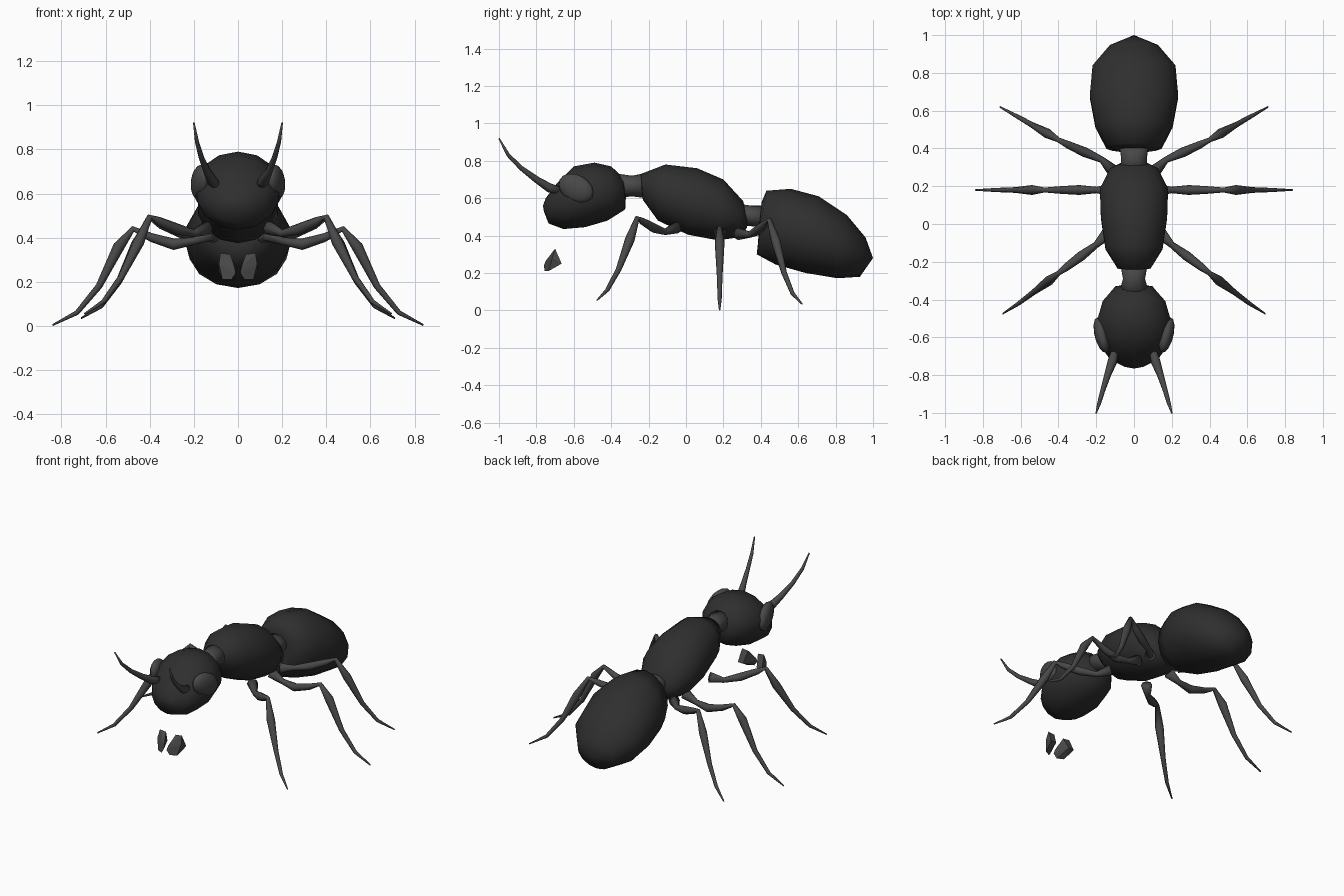
import bpy, bmesh, math
from mathutils import Vector, Matrix

if "Cube" in bpy.data.objects:
    bpy.data.objects.remove(bpy.data.objects["Cube"])


def material(name, value):
    m = bpy.data.materials.new(name)
    m.use_nodes = True
    colour = (value, value, value, 1)
    m.diffuse_color = colour
    bsdf = m.node_tree.nodes["Principled BSDF"]
    bsdf.inputs["Base Color"].default_value = colour
    bsdf.inputs["Roughness"].default_value = 0.7
    return m


BODY = material("charcoal shell", 0.028)
LIMB = material("dark grey limb", 0.065)
SIDES = (("left", 1), ("right", -1))


def finish(name, bm, mat, smooth=True):
    bmesh.ops.recalc_face_normals(bm, faces=bm.faces)
    for f in bm.faces:
        f.smooth = smooth
    mesh = bpy.data.meshes.new(name)
    bm.to_mesh(mesh)
    bm.free()
    mesh.materials.append(mat)
    obj = bpy.data.objects.new(name, mesh)
    bpy.context.collection.objects.link(obj)
    return obj


def loft(name, start, rings, end, mat, sides):
    """Skin elliptical rings (centre, half axis u, half axis v), closed to a point at each end."""
    bm = bmesh.new()
    loops = []
    for c, u, v in rings:
        angles = [2 * math.pi * i / sides for i in range(sides)]
        loops.append([bm.verts.new(c + u * math.cos(a) + v * math.sin(a)) for a in angles])
    for a, b in zip(loops, loops[1:]):
        for i in range(sides):
            j = (i + 1) % sides
            bm.faces.new((a[i], a[j], b[j], b[i]))
    for tip, ring in ((start, loops[0]), (end, loops[-1])):
        t = bm.verts.new(tip)
        for i in range(sides):
            bm.faces.new((t, ring[i], ring[(i + 1) % sides]))
    return finish(name, bm, mat)


def body(name, start, sections, end, mat=BODY):
    """Body segment from side sections: top y, top z, bottom y, bottom z, half width."""
    rings = []
    for yt, zt, yb, zb, w in sections:
        top, bottom = Vector((0, yt, zt)), Vector((0, yb, zb))
        rings.append(((top + bottom) / 2, (top - bottom) / 2, Vector((w, 0, 0))))
    return loft(name, Vector((0, *start)), rings, Vector((0, *end)), mat, 14)


def limb(name, path, radii, side):
    """Tapered tube through a path."""
    pts = [Vector((x * side, y, z)) for x, y, z in path]
    rings = []
    for i, (p, r) in enumerate(zip(pts, radii)):
        d = (pts[min(i + 1, len(pts) - 1)] - pts[max(i - 1, 0)]).normalized()
        across = d.cross(Vector((0, 0, 1))).normalized()
        rings.append((p, across * r, d.cross(across) * r))
    return loft(name, pts[0], rings, pts[-1], LIMB, 8)


# Main body segments
body("head", (-0.32, 0.63), [
    (-0.335, 0.71, -0.325, 0.54, 0.10),
    (-0.40, 0.77, -0.42, 0.48, 0.17),
    (-0.49, 0.79, -0.54, 0.445, 0.20),
    (-0.60, 0.77, -0.655, 0.435, 0.19),
    (-0.69, 0.68, -0.735, 0.465, 0.13),
    (-0.75, 0.60, -0.76, 0.53, 0.05)], (-0.765, 0.56))
body("thorax", (-0.245, 0.66), [
    (-0.24, 0.73, -0.23, 0.59, 0.09),
    (-0.11, 0.78, -0.15, 0.48, 0.155),
    (0.06, 0.76, 0.01, 0.405, 0.18),
    (0.20, 0.70, 0.17, 0.375, 0.185),
    (0.305, 0.585, 0.28, 0.39, 0.13),
    (0.325, 0.52, 0.325, 0.44, 0.07)], (0.33, 0.48))
body("abdomen", (0.39, 0.45), [
    (0.405, 0.58, 0.385, 0.36, 0.10),
    (0.43, 0.64, 0.378, 0.30, 0.15),
    (0.56, 0.65, 0.48, 0.245, 0.21),
    (0.71, 0.61, 0.64, 0.20, 0.24),
    (0.86, 0.51, 0.81, 0.172, 0.225),
    (0.96, 0.39, 0.93, 0.18, 0.13)], (1.0, 0.28))

# Narrow joints between the segments
body("neck", (-0.36, 0.66), [
    (-0.36, 0.73, -0.36, 0.60, 0.08),
    (-0.29, 0.72, -0.29, 0.61, 0.06),
    (-0.21, 0.735, -0.21, 0.60, 0.075)], (-0.21, 0.66), LIMB)
body("waist", (0.28, 0.51), [
    (0.28, 0.57, 0.28, 0.45, 0.075),
    (0.35, 0.56, 0.35, 0.45, 0.07),
    (0.42, 0.56, 0.42, 0.44, 0.08)], (0.42, 0.50), LIMB)

# Leg paths from hip to foot, with the knee in the middle
LEG_RADII = (0.034, 0.017, 0.026, 0.02, 0.013, 0.026, 0.015, 0.011, 0.004)
LEGS = {
    "front_leg": [(0.14, -0.05, 0.445), (0.20, -0.11, 0.42), (0.28, -0.17, 0.44),
                  (0.36, -0.23, 0.475), (0.40, -0.26, 0.495), (0.45, -0.30, 0.38),
                  (0.53, -0.36, 0.22), (0.61, -0.42, 0.11), (0.695, -0.475, 0.055)],
    "middle_leg": [(0.12, 0.18, 0.42), (0.20, 0.18, 0.385), (0.29, 0.18, 0.37),
                   (0.39, 0.18, 0.40), (0.475, 0.18, 0.44), (0.54, 0.18, 0.36),
                   (0.63, 0.18, 0.18), (0.73, 0.18, 0.06), (0.84, 0.18, 0.004)],
    "rear_leg": [(0.11, 0.28, 0.41), (0.17, 0.34, 0.405), (0.26, 0.38, 0.425),
                 (0.35, 0.42, 0.46), (0.40, 0.445, 0.485), (0.46, 0.48, 0.37),
                 (0.54, 0.525, 0.20), (0.62, 0.57, 0.09), (0.71, 0.62, 0.035)],
}
ANTENNA = [(0.10, -0.67, 0.64), (0.115, -0.73, 0.655), (0.14, -0.80, 0.70),
           (0.165, -0.88, 0.76), (0.185, -0.95, 0.83), (0.20, -1.0, 0.92)]
ANTENNA_RADII = (0.02, 0.025, 0.018, 0.013, 0.01, 0.004)
JAW = [(0.035, -0.70, 0.325), (0.08, -0.70, 0.33), (0.088, -0.665, 0.25),
       (0.05, -0.665, 0.25), (0.07, -0.735, 0.21), (0.03, -0.755, 0.21),
       (0.01, -0.76, 0.24), (0.015, -0.75, 0.265), (0.087, -0.715, 0.28)]

for label, side in SIDES:
    for name, path in LEGS.items():
        limb(f"{label}_{name}", path, LEG_RADII, side)
    limb(f"{label}_antenna", ANTENNA, ANTENNA_RADII, side)

    # Oval eye lying against the side of the head
    bm = bmesh.new()
    bmesh.ops.create_uvsphere(bm, u_segments=14, v_segments=8, radius=1)
    turn = Matrix.Rotation(side * math.radians(-14), 4, "Z") @ Matrix.Rotation(math.radians(28), 4, "X").inverted()
    place = Matrix.Translation((side * 0.172, -0.588, 0.652))
    bm.transform(place @ turn @ Matrix.Diagonal((0.037, 0.102, 0.072, 1)))
    finish(f"{label}_eye", bm, LIMB)

    # Chunky jaw piece, set apart below the head
    bm = bmesh.new()
    verts = [bm.verts.new((x * side, y, z)) for x, y, z in JAW]
    bmesh.ops.convex_hull(bm, input=verts)
    finish(f"{label}_jaw", bm, LIMB, smooth=False)
